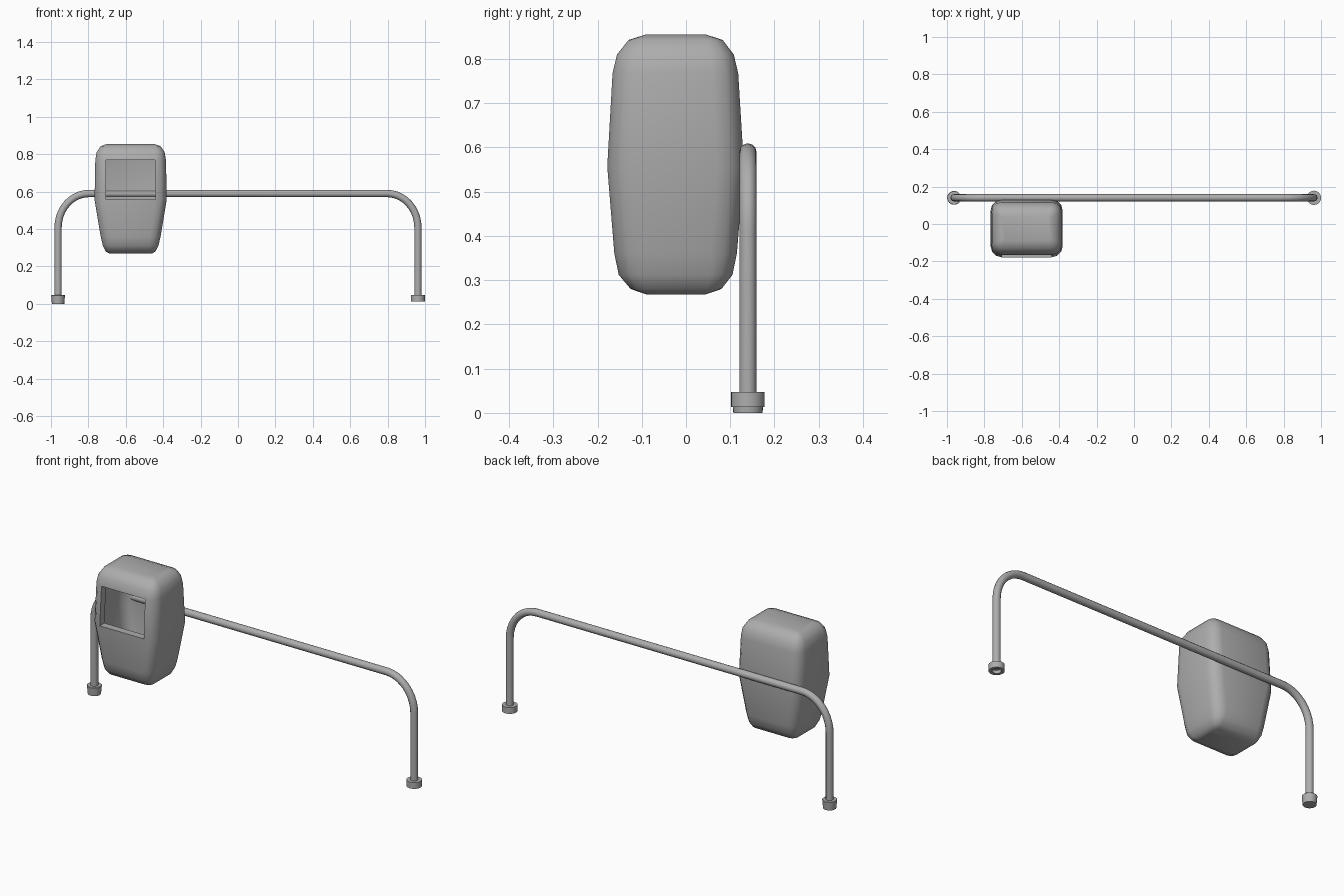
import bpy, bmesh, math

if "Cube" in bpy.data.objects:
    bpy.data.objects.remove(bpy.data.objects["Cube"])

BAR_Y, BAR_Z, LEG_X, BEND, TUBE_R = 0.14, 0.59, 0.962, 0.165, 0.0195

grey = bpy.data.materials.new("dark_grey")
grey.diffuse_color = (0.42, 0.42, 0.42, 1)
grey.use_nodes = True
grey.node_tree.nodes["Principled BSDF"].inputs["Base Color"].default_value = grey.diffuse_color


def finish(bm, name, angle=40):
    mesh = bpy.data.meshes.new(name)
    bm.to_mesh(mesh)
    bm.free()
    mesh.materials.append(grey)
    ob = bpy.data.objects.new(name, mesh)
    bpy.context.collection.objects.link(ob)
    bpy.ops.object.select_all(action='DESELECT')
    ob.select_set(True)
    bpy.context.view_layer.objects.active = ob
    bpy.ops.object.shade_smooth_by_angle(angle=math.radians(angle))
    return ob


def bridge(bm, a, b):
    n = len(a)
    return [bm.faces.new((a[i], a[(i + 1) % n], b[(i + 1) % n], b[i])) for i in range(n)]


def lathe(name, profile, x, sides=24):
    """Closed (radius, z) profile turned around a vertical axis."""
    bm = bmesh.new()
    rings = [[bm.verts.new((x + r * math.cos(2 * math.pi * i / sides),
                            BAR_Y + r * math.sin(2 * math.pi * i / sides), z))
              for i in range(sides)] for r, z in profile]
    for k, ring in enumerate(rings):
        bridge(bm, ring, rings[(k + 1) % len(rings)])
    bmesh.ops.remove_doubles(bm, verts=bm.verts, dist=1e-6)
    bmesh.ops.recalc_face_normals(bm, faces=bm.faces)
    return finish(bm, name)


# Hollow rounded housing: stacked rounded rectangles (z, half width, front y, back y, corner radius)
CX = -0.574
SECTIONS = [(0.268, 0.112, -0.090, 0.045, 0.012), (0.280, 0.133, -0.125, 0.080, 0.032),
            (0.312, 0.149, -0.152, 0.105, 0.050), (0.360, 0.160, -0.162, 0.115, 0.058),
            (0.557, 0.193, -0.178, 0.131, 0.060), (0.768, 0.189, -0.166, 0.118, 0.058),
            (0.810, 0.182, -0.156, 0.108, 0.052), (0.843, 0.160, -0.130, 0.083, 0.034),
            (0.855, 0.127, -0.092, 0.046, 0.012)]
STEPS = 3
bm = bmesh.new()
rings = []
for z, hw, y0, y1, r in SECTIONS:
    ring = []
    corners = [(hw - r, y1 - r), (-hw + r, y1 - r), (-hw + r, y0 + r), (hw - r, y0 + r)]
    for c, (x, y) in enumerate(corners):
        for s in range(STEPS + 1):
            t = math.pi / 2 * (c + s / STEPS)
            ring.append(bm.verts.new((CX + x + r * math.cos(t), y + r * math.sin(t), z)))
    rings.append(ring)
bands = [bridge(bm, a, b) for a, b in zip(rings, rings[1:])]
bm.faces.new(rings[0][::-1])
bm.faces.new(rings[-1])
bmesh.ops.recalc_face_normals(bm, faces=bm.faces)
# Window opening: the flat front face of the upper band, with its rim turned straight inward
window = bands[4][3 * (STEPS + 1) - 1]
rim = list(window.edges)
bmesh.ops.delete(bm, geom=[window], context='FACES_ONLY')
lip = bmesh.ops.extrude_edge_only(bm, edges=rim)["geom"]
bmesh.ops.translate(bm, vec=(0, 0.04, 0),
                    verts=[v for v in lip if isinstance(v, bmesh.types.BMVert)])
finish(bm, "housing")

# Bent tube frame
path = [(-LEG_X, 0.03)]
for side in (-1, 1):
    arc = []
    for i in range(11):
        t = math.pi / 2 * i / 10
        arc.append((side * (LEG_X - BEND + BEND * math.cos(t)),
                    BAR_Z - BEND * 1.1 + BEND * 1.1 * math.sin(t)))
    path += arc if side < 0 else arc[::-1]
path.append((LEG_X, 0.03))
curve = bpy.data.curves.new("tube_frame", 'CURVE')
curve.dimensions = '3D'
curve.bevel_depth = TUBE_R
curve.bevel_resolution = 4
curve.use_fill_caps = True
curve.materials.append(grey)
spline = curve.splines.new('POLY')
spline.points.add(len(path) - 1)
for p, (x, z) in zip(spline.points, path):
    p.co = (x, BAR_Y, z, 1)
    p.radius = 1
spline.use_smooth = True
bpy.context.collection.objects.link(bpy.data.objects.new("tube_frame", curve))

# Feet: tapered solid plug on the left, open collar on the right
lathe("left_foot", [(0, 0.0), (0.033, 0.0), (0.037, 0.045), (0.035, 0.047), (0, 0.047)], -LEG_X)
lathe("right_foot", [(0.022, 0.013), (0.038, 0.013), (0.038, 0.047), (0.018, 0.047),
                     (0.018, 0.030), (0.022, 0.030)], LEG_X)
